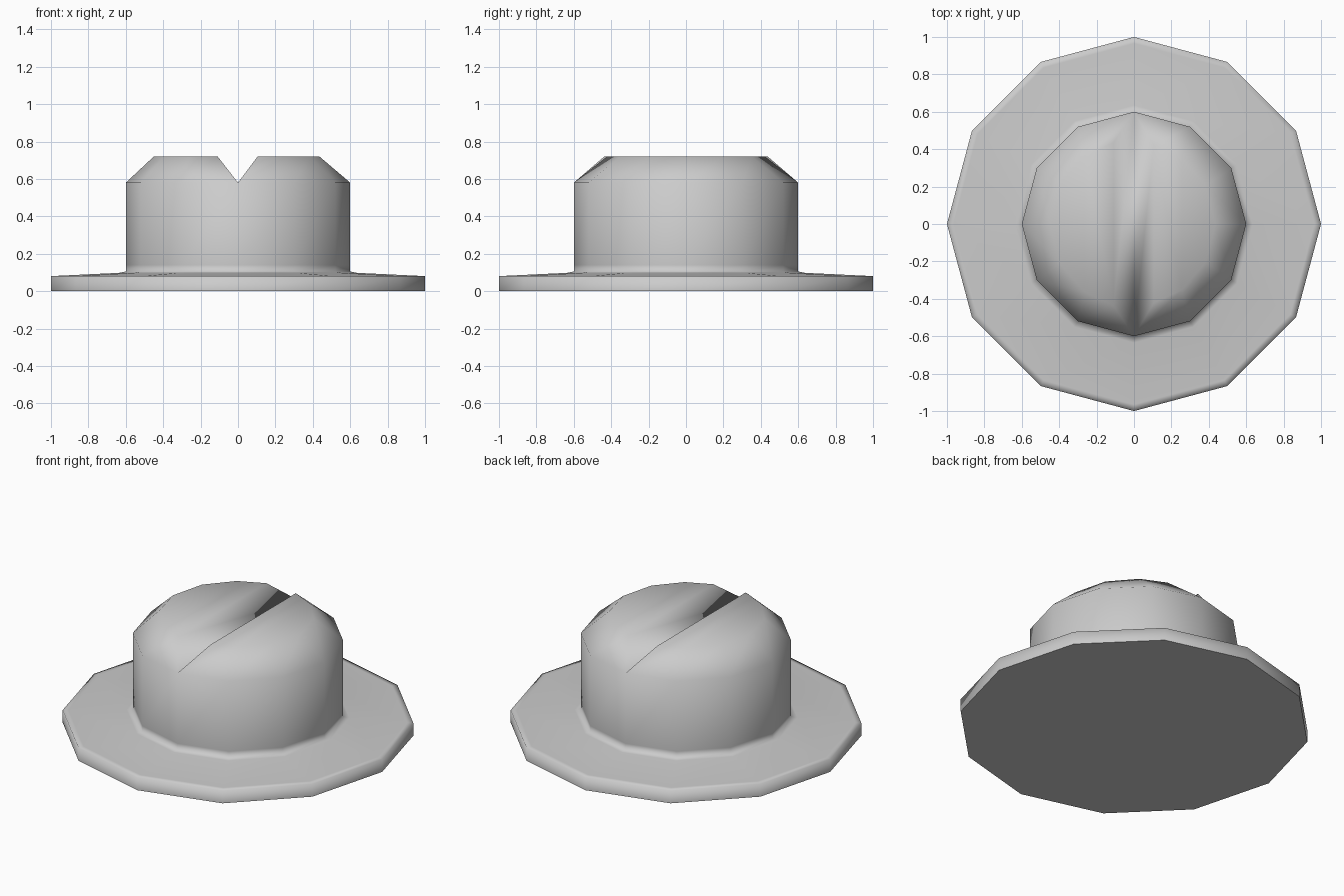
import bpy, bmesh
from math import cos, sin, radians

if "Cube" in bpy.data.objects:
    bpy.data.objects.remove(bpy.data.objects["Cube"])

SIDES = 12
bm = bmesh.new()


def ring(radius, z):
    return [bm.verts.new((radius * cos(radians(30 * i)), radius * sin(radians(30 * i)), z))
            for i in range(SIDES)]


def face(verts, smooth=True):
    f = bm.faces.new(verts)
    f.smooth = smooth
    return f


# Brim and crown wall: 12-sided profile from the base up to the shoulder
profile = [(1, 0), (1, 0.08), (0.965, 0.082), (0.635, 0.098), (0.6, 0.105),
           (0.6, 0.14), (0.6, 0.58)]
rings = [ring(r, z) for r, z in profile]
face(rings[0][::-1], smooth=False)
for low, high in zip(rings, rings[1:]):
    for i in range(SIDES):
        j = (i + 1) % SIDES
        face((low[i], low[j], high[j], high[i]))

# Pinched top: two flat lobes with sloping shoulders and a V-shaped crease between them
shoulder = rings[-1]
lobe_angles = [-76, -54, -28, 0, 28, 54, 76]
front, back = shoulder[9], shoulder[3]
for turn, radius in ((0, 0.435), (180, 0.45)):
    lobe = [bm.verts.new((radius * cos(radians(a + turn)), radius * sin(radians(a + turn)), 0.72))
            for a in lobe_angles]
    start = 9 if turn == 0 else 3
    edge = [shoulder[(start + k) % SIDES] for k in range(7)]
    for k in range(6):
        face((edge[k], edge[k + 1], lobe[k + 1], lobe[k]))
    face(lobe)
    face((edge[0], lobe[0], lobe[-1], edge[-1]))

bmesh.ops.recalc_face_normals(bm, faces=bm.faces)
# Keep the underside crisp
for e in bm.edges:
    if all(abs(v.co.z) < 1e-5 for v in e.verts):
        e.smooth = False

mesh = bpy.data.meshes.new("hat")
bm.to_mesh(mesh)
bm.free()
hat = bpy.data.objects.new("hat", mesh)
bpy.context.collection.objects.link(hat)
